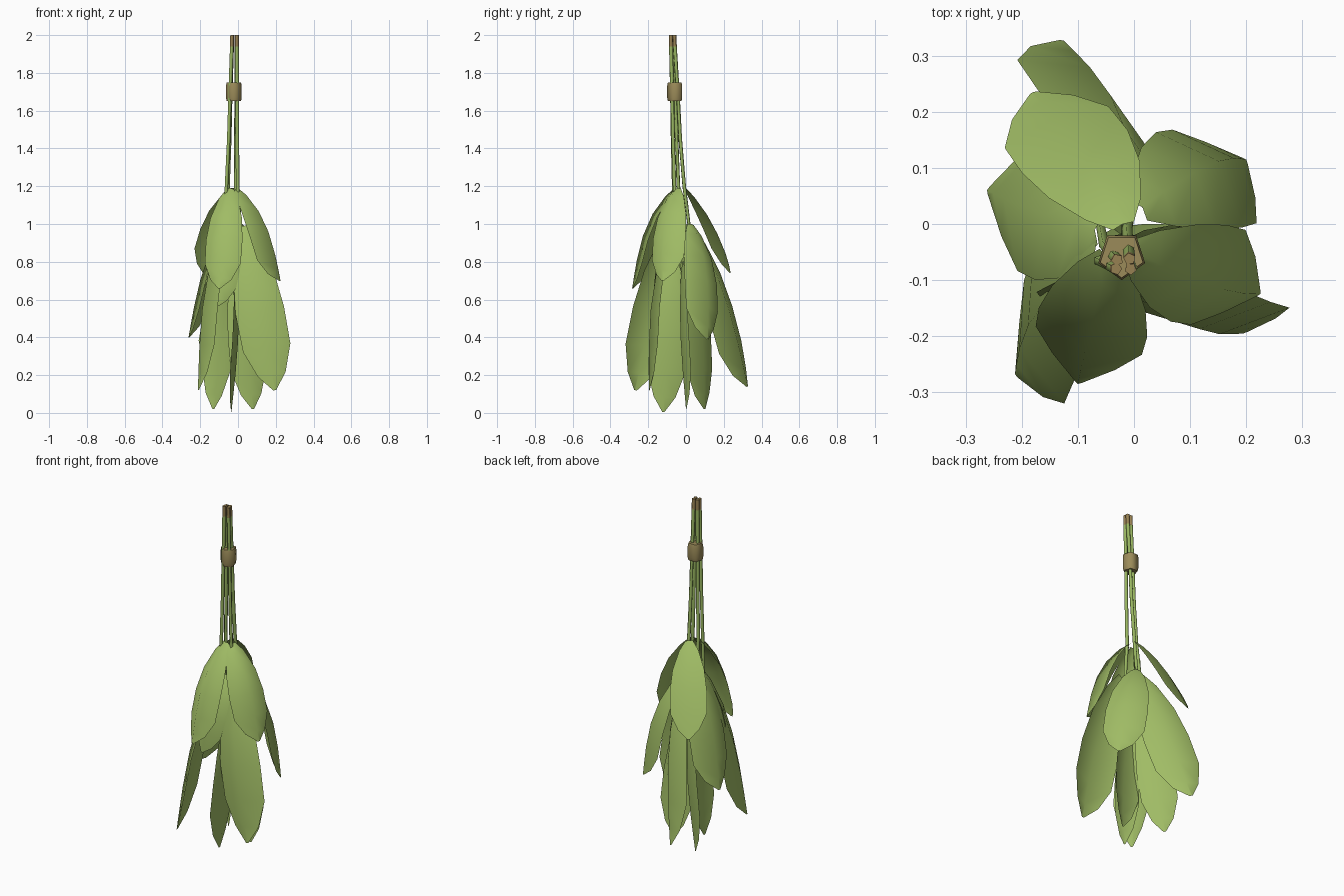
import bpy, bmesh, math
from mathutils import Vector

if "Cube" in bpy.data.objects:
    bpy.data.objects.remove(bpy.data.objects["Cube"])


def material(name, rgb):
    m = bpy.data.materials.new(name)
    m.diffuse_color = (*rgb, 1)
    m.use_nodes = True
    m.node_tree.nodes["Principled BSDF"].inputs["Base Color"].default_value = m.diffuse_color
    return m


LEAF = material("leaf green", (0.35, 0.50, 0.13))
STEM = material("stem green", (0.32, 0.47, 0.12))
TWINE = material("twine tan", (0.33, 0.26, 0.10))
CUT = material("cut stem brown", (0.31, 0.22, 0.085))


def finish(bm, name, mats, angle=75):
    me = bpy.data.meshes.new(name)
    bm.to_mesh(me)
    bm.free()
    for m in mats:
        me.materials.append(m)
    ob = bpy.data.objects.new(name, me)
    bpy.context.collection.objects.link(ob)
    bpy.ops.object.select_all(action='DESELECT')
    ob.select_set(True)
    bpy.context.view_layer.objects.active = ob
    bpy.ops.object.shade_smooth_by_angle(angle=math.radians(angle))
    return ob


# (t along the leaf, share of the full width)
OUTLINE = [(0, .2), (.1, .52), (.3, .86), (.52, 1), (.74, .98), (.9, .58), (1, .06)]


def leaf(name, base, tip, width, facing, bulge=.05, fold=.22):
    """Folded sheet from base to tip, bowed towards the facing angle."""
    base, tip = Vector(base), Vector(tip)
    a = math.radians(facing)
    out = Vector((math.cos(a), math.sin(a), 0))
    along = (tip - base).normalized()
    side = out.cross(along).normalized()
    normal = along.cross(side).normalized()
    bm = bmesh.new()
    rows = []
    for t, w in OUTLINE:
        c = base.lerp(tip, t) + normal * bulge * math.sin(math.pi * t ** .8)
        half = side * width * w / 2
        drop = normal * fold * width * w
        rows.append([bm.verts.new(p) for p in (c - half - drop, c, c + half - drop)])
    for r, s in zip(rows, rows[1:]):
        for i in range(2):
            bm.faces.new((r[i], r[i + 1], s[i + 1], s[i]))
    bm.normal_update()
    if sum((f.normal.dot(normal) for f in bm.faces)) < 0:
        bmesh.ops.reverse_faces(bm, faces=bm.faces[:])
    return finish(bm, name, [LEAF])


def tube(name, points, radii, sides, mats, cut_z=9, turn=0):
    """Upright tube through horizontal rings, with closed ends."""
    bm = bmesh.new()
    rings = []
    for (x, y, z), r in zip(points, radii):
        rings.append([bm.verts.new((x + r * math.cos(turn + math.tau * i / sides),
                                    y + r * math.sin(turn + math.tau * i / sides), z))
                      for i in range(sides)])
    for a, b in zip(rings, rings[1:]):
        for i in range(sides):
            j = (i + 1) % sides
            bm.faces.new((a[i], a[j], b[j], b[i]))
    bm.faces.new(rings[0])
    bm.faces.new(rings[-1])
    bmesh.ops.recalc_face_normals(bm, faces=bm.faces[:])
    for f in bm.faces:
        f.material_index = int(f.calc_center_median().z > cut_z)
    return finish(bm, name, mats)


# stems: top xy, xy where the leaves start, lower end
stems = [
    ((-.032, -.080), (-.062, -.065), (-.07, -.07, .85)),
    ((-.006, -.080), (-.002, -.060), (.02, -.06, .85)),
    ((-.030, -.064), (-.052, -.040), (-.06, .00, .85)),
    ((-.008, -.062), (-.012, -.010), (.00, .04, .80)),
]
for n, (top, mid, end) in enumerate(stems):
    top, mid = Vector(top), Vector(mid)
    pts = [end]
    for z, t in ((1.2, 0), (1.45, .4), (1.7, .65), (1.94, .95), (2, 1)):
        p = mid.lerp(top, t)
        pts.append((p.x, p.y, z))
    tube(f"stem_{n + 1}", pts, [.008, .010, .010, .010, .011, .011], 5,
         [STEM, CUT], 1.94, n)

# twine band round the stems
tube("twine_band", [(-.022, -.056, z) for z in (1.65, 1.67, 1.73, 1.75)],
     [.040, .044, .044, .040], 5, [TWINE], turn=-math.pi / 2)

# upper leaves
leaf("upper_leaf_front", (-.045, -.06, 1.19), (-.10, -.285, .66), .20, 255, .06, .3)
leaf("upper_leaf_right", (.00, -.05, 1.19), (.225, -.125, .70), .20, -30, .06, .3)
leaf("upper_leaf_back", (-.02, .00, 1.19), (-.18, .235, .74), .205, 112, .03, .1)

# middle leaves
leaf("middle_leaf_back_right", (.015, .03, 1.0), (.20, .115, .39), .23, 42, .06)
leaf("middle_leaf_left", (-.07, -.01, 1.0), (-.262, .06, .40), .25, 168, .035)
leaf("middle_leaf_front", (-.02, -.07, 1.0), (-.12, -.17, .56), .17, 262, .04)

# lower outer leaves
leaf("lower_leaf_back", (.00, .05, .96), (-.125, .327, .14), .25, 60, .045)
leaf("lower_leaf_front_left", (-.07, -.06, 1.0), (-.212, -.268, .12), .24, 198, .05, .2)
leaf("lower_leaf_front_right", (.03, -.07, .99), (.195, -.195, .12), .26, -88, .055, .17)

# lowest inner leaves
leaf("inner_leaf_front", (-.02, -.06, .80), (-.035, -.12, .005), .20, 0, .03, .15)
leaf("inner_leaf_right", (.00, -.02, .80), (.08, .00, .02), .19, -80, .02, .15)
leaf("inner_leaf_back_left", (-.05, .03, .80), (-.13, .10, .02), .20, 48, .03, .15)
